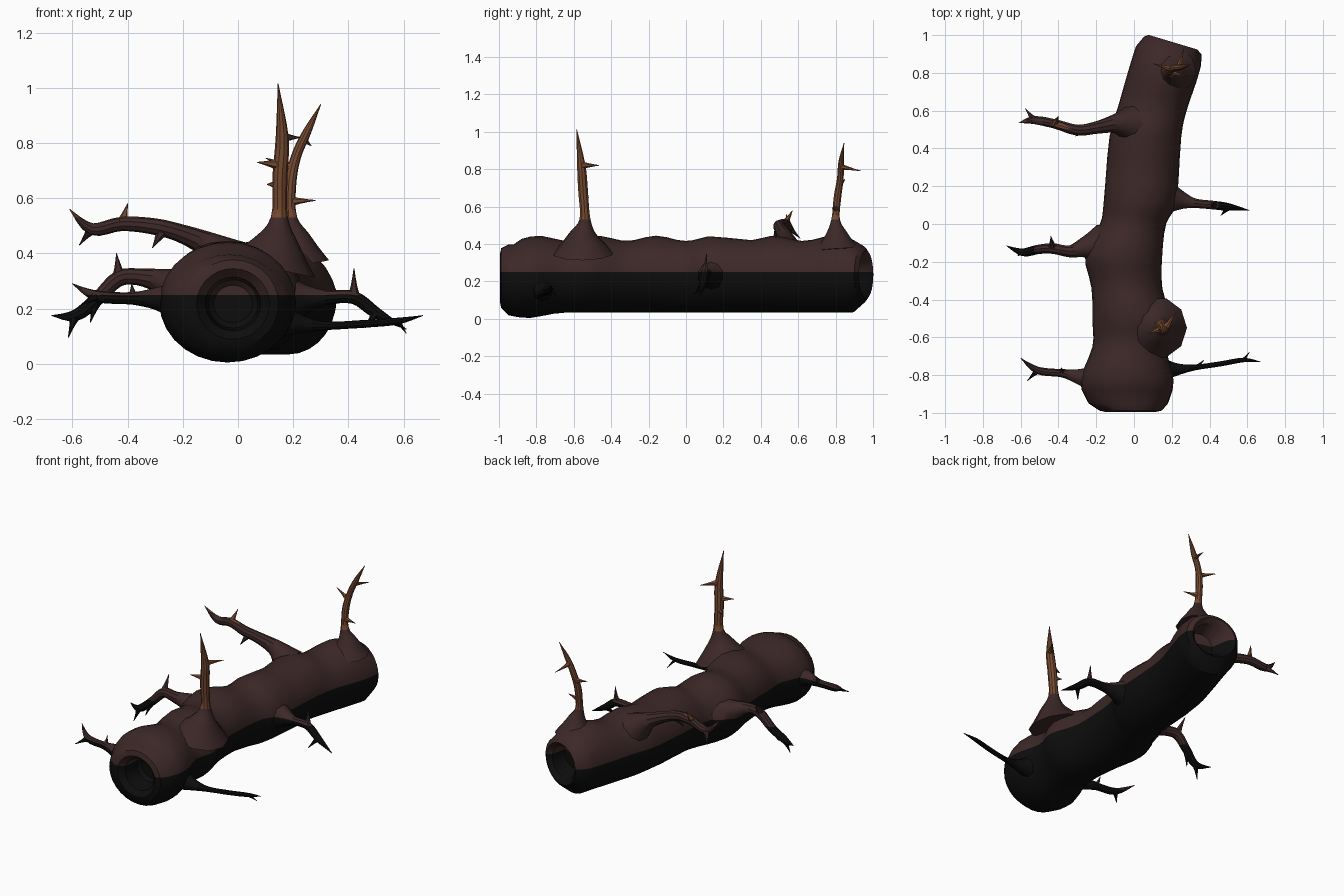
import bpy, bmesh, math
from mathutils import Vector

if "Cube" in bpy.data.objects:
    bpy.data.objects.remove(bpy.data.objects["Cube"])


def material(name, rgb):
    m = bpy.data.materials.new(name)
    m.diffuse_color = (*rgb, 1)
    m.use_nodes = True
    m.node_tree.nodes["Principled BSDF"].inputs["Base Color"].default_value = m.diffuse_color
    return m


MATS = [material("black bark", (0.004, 0.004, 0.004)),
        material("dark brown bark", (0.046, 0.021, 0.021)),
        material("tan wood", (0.18, 0.068, 0.03))]
BANDS = (0.25, 0.53)   # heights where the colour changes


def smooth_rows(rows, n):
    """Catmull-Rom interpolation of tuples of numbers."""
    out = []
    for i in range(len(rows) - 1):
        a, b, c, d = (rows[max(i - 1, 0)], rows[i], rows[i + 1],
                      rows[min(i + 2, len(rows) - 1)])
        for k in range(n):
            t = k / n
            out.append(tuple(0.5 * (2 * q + (r - p) * t + (2 * p - 5 * q + 4 * r - s) * t * t
                                    + (3 * q - p - 3 * r + s) * t ** 3)
                             for p, q, r, s in zip(a, b, c, d)))
    return out + [tuple(rows[-1])]


def loft(bm, rings):
    """Skin a list of point rings and close both ends."""
    vs = [[bm.verts.new(p) for p in r] for r in rings]
    n = len(vs[0])
    for a, b in zip(vs, vs[1:]):
        for i in range(n):
            j = (i + 1) % n
            bm.faces.new((a[i], a[j], b[j], b[i]))
    bm.faces.new(vs[0][::-1])
    bm.faces.new(vs[-1])


def circle(n):
    return [(math.cos(2 * math.pi * k / n), math.sin(2 * math.pi * k / n)) for k in range(n)]


def tube(bm, rows, sides, n):
    """Tapered round limb through (x, y, z, radius) rows."""
    rows = smooth_rows(rows, n)
    pts = [Vector(r[:3]) for r in rows]
    axis = (pts[-1] - pts[0]).normalized()
    ref = Vector((0, 1, 0)) if abs(axis.y) < 0.8 else Vector((1, 0, 0))
    rings = []
    for i, p in enumerate(pts):
        t = (pts[min(i + 1, len(pts) - 1)] - pts[max(i - 1, 0)]).normalized()
        u = t.cross(ref).normalized()
        v = t.cross(u)
        r = max(rows[i][3], 0.0015)
        rings.append([p + r * (c * u + s * v) for c, s in circle(sides)])
    loft(bm, rings)


def finish(name, bm):
    """Cut at the colour heights, colour by height, smooth."""
    for z in BANDS:
        bmesh.ops.bisect_plane(bm, geom=bm.verts[:] + bm.edges[:] + bm.faces[:],
                               plane_co=(0, 0, z), plane_no=(0, 0, 1), dist=1e-5)
    bmesh.ops.recalc_face_normals(bm, faces=bm.faces[:])
    for f in bm.faces:
        f.material_index = sum(f.calc_center_median().z > z for z in BANDS)
    me = bpy.data.meshes.new(name)
    bm.to_mesh(me)
    bm.free()
    for m in MATS:
        me.materials.append(m)
    ob = bpy.data.objects.new(name, me)
    bpy.context.collection.objects.link(ob)
    bpy.ops.object.select_all(action='DESELECT')
    ob.select_set(True)
    bpy.context.view_layer.objects.active = ob
    bpy.ops.object.shade_smooth_by_angle(angle=math.radians(35))


# hollow log: y, left x, right x; the heights follow a gentle wave
OUTLINE = [(-0.95, -0.24, 0.18), (-0.83, -0.285, 0.21), (-0.65, -0.22, 0.17),
           (-0.52, -0.22, 0.2), (-0.34, -0.225, 0.15), (-0.16, -0.26, 0.15),
           (0, -0.18, 0.17), (0.12, -0.16, 0.225), (0.46, -0.13, 0.25),
           (0.62, -0.08, 0.28), (0.79, -0.025, 0.33), (0.89, 0.01, 0.355)]


def log_ring(y, cx, cz, rx, rz):
    tilt = -0.3 * max(0, min(1, (y - 0.5) / 0.4))   # the back end is cut askew
    return [Vector((cx + rx * c, y + tilt * rx * c, cz + rz * s)) for c, s in circle(28)]


def body_ring(y, x0, x1):
    top = 0.43 + 0.014 * math.cos(math.tau * (y + 0.16) / 0.315)
    if y < -0.9:
        top -= 0.02
    low = 0.034 - 0.03 * math.exp(-((y + 0.85) / 0.12) ** 2)
    return log_ring(y, (x0 + x1) / 2, (top + low) / 2, (x1 - x0) / 2, (top - low) / 2)


# hole floor, hole wall and rounded rim at each end
front = [log_ring(y, -0.018, 0.217, r, r * 0.97) for y, r in
         ((-0.84, 0.07), (-0.86, 0.09), (-0.965, 0.1), (-0.995, 0.132), (-0.988, 0.165))]
back = [log_ring(y, 0.205, 0.236, r, r) for y, r in
        ((0.945, 0.153), (0.963, 0.128), (0.935, 0.1), (0.83, 0.08))]
bm = bmesh.new()
loft(bm, front + [body_ring(*r) for r in smooth_rows(OUTLINE, 3)] + back)
finish("hollow_log", bm)


def branch(name, flare, r, path, thorns):
    """Limb with a flared root; each thorn is (place along path, tip)."""
    last = len(path) - 1
    radii = [flare, flare * 0.52] + [r * (1 - 0.12 * k) for k in range(last - 2)] + [0.001]
    rows = [(*p, q) for p, q in zip(path, radii)]
    bm = bmesh.new()
    tube(bm, rows, 10, 4)
    curve = smooth_rows(rows, 10)
    for place, tip in thorns:
        row = curve[round(place * 10)]
        b, t = Vector(row[:3]), Vector(tip)
        tube(bm, [(*b, row[3]), (*b.lerp(t, 0.4), row[3] * 0.5), (*t, 0.001)], 6, 2)
    finish(name, bm)


# two upright branches
branch("front_upright_branch", 0.165, 0.031,
       [(0.12, -0.55, 0.35), (0.14, -0.55, 0.44), (0.15, -0.54, 0.53),
        (0.152, -0.55, 0.68), (0.16, -0.56, 0.82), (0.145, -0.585, 1.015)],
       [(3.3, (0.07, -0.58, 0.73)), (2.8, (0.105, -0.52, 0.65)), (4, (0.225, -0.465, 0.82))])
branch("back_upright_branch", 0.12, 0.024,
       [(0.21, 0.81, 0.37), (0.205, 0.805, 0.45), (0.19, 0.8, 0.53),
        (0.19, 0.81, 0.65), (0.21, 0.825, 0.75), (0.25, 0.83, 0.84), (0.3, 0.845, 0.94)],
       [(2.5, (0.28, 0.78, 0.592)), (3.6, (0.1, 0.85, 0.745)), (4.7, (0.265, 0.935, 0.79))])

# three branches on the left
branch("left_back_branch", 0.1, 0.034,
       [(-0.02, 0.53, 0.36), (-0.1, 0.53, 0.425), (-0.2, 0.51, 0.47),
        (-0.3, 0.497, 0.497), (-0.42, 0.53, 0.507), (-0.53, 0.55, 0.488), (-0.61, 0.535, 0.56)],
       [(5, (-0.575, 0.61, 0.43)), (4, (-0.4, 0.57, 0.58)), (2.7, (-0.31, 0.465, 0.42))])
branch("left_middle_branch", 0.11, 0.033,
       [(-0.17, -0.11, 0.25), (-0.26, -0.125, 0.29), (-0.34, -0.145, 0.312),
        (-0.43, -0.13, 0.31), (-0.51, -0.135, 0.235), (-0.59, -0.15, 0.175),
        (-0.675, -0.115, 0.175)],
       [(5, (-0.615, -0.168, 0.095)), (3, (-0.44, -0.065, 0.4)), (4, (-0.535, -0.165, 0.15))])
branch("left_front_branch", 0.09, 0.023,
       [(-0.18, -0.82, 0.22), (-0.28, -0.81, 0.235), (-0.38, -0.79, 0.237),
        (-0.51, -0.775, 0.245), (-0.6, -0.71, 0.29)],
       [(3, (-0.565, -0.83, 0.215)), (2, (-0.385, -0.76, 0.29))])

# two branches on the right
branch("right_middle_branch", 0.1, 0.027,
       [(0.17, 0.14, 0.23), (0.25, 0.125, 0.235), (0.32, 0.11, 0.24),
        (0.42, 0.1, 0.24), (0.5, 0.09, 0.185), (0.61, 0.073, 0.125)],
       [(3, (0.42, 0.11, 0.345)), (4, (0.46, 0.045, 0.13))])
branch("right_front_branch", 0.07, 0.016,
       [(0.14, -0.77, 0.16), (0.22, -0.77, 0.145), (0.32, -0.76, 0.138),
        (0.46, -0.74, 0.145), (0.58, -0.72, 0.155), (0.67, -0.73, 0.175)],
       [(4, (0.61, -0.68, 0.11)), (2.1, (0.37, -0.72, 0.125))])
